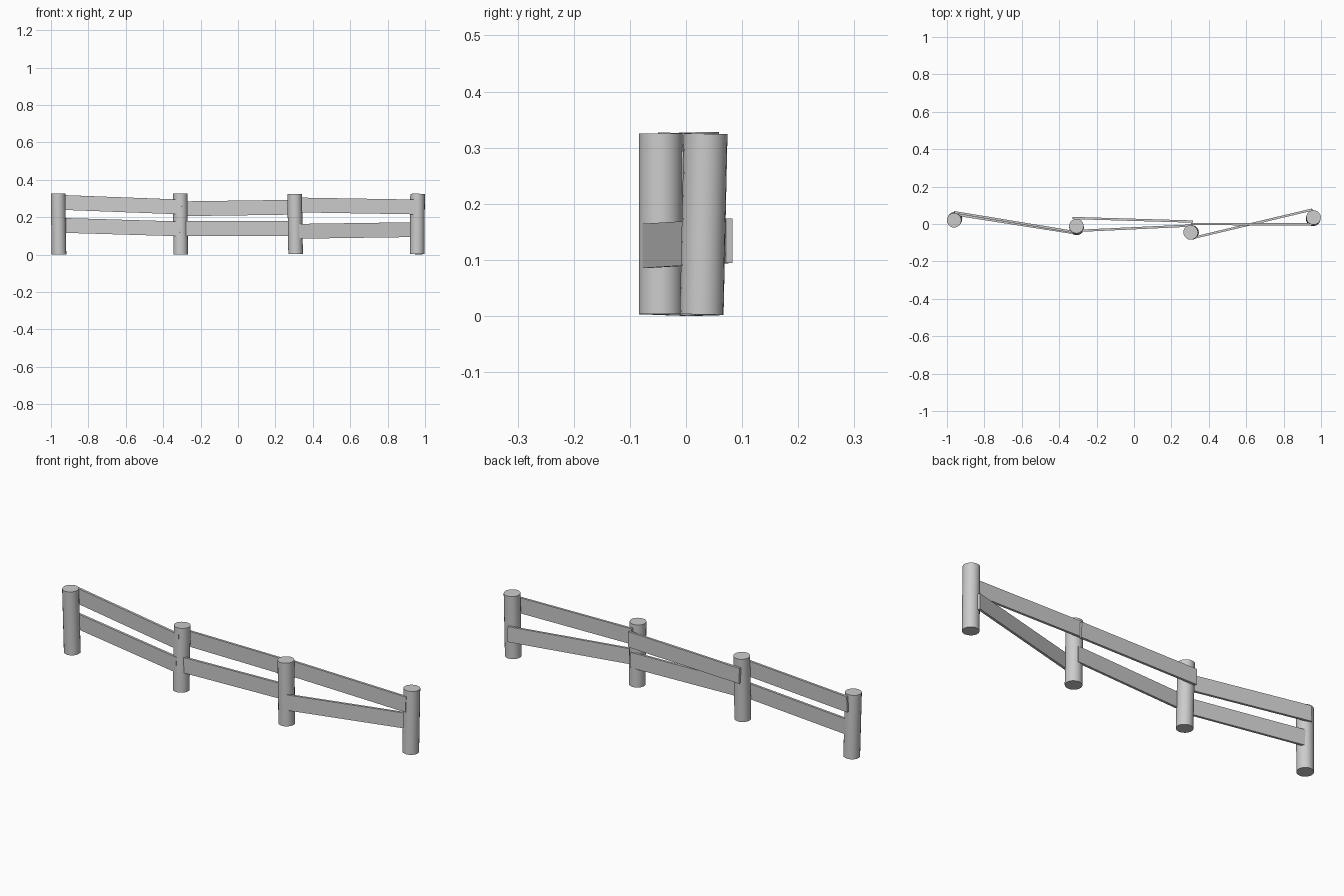
import bpy
from math import radians
from mathutils import Vector, Matrix

cube = bpy.data.objects.get("Cube")
if cube:
    bpy.data.objects.remove(cube, do_unlink=True)

grey = bpy.data.materials.new("plain_grey")
grey.use_nodes = True
grey.diffuse_color = (0.6, 0.6, 0.6, 1)
grey.node_tree.nodes["Principled BSDF"].inputs["Base Color"].default_value = (0.6, 0.6, 0.6, 1)

RADIUS = 0.039
RAIL_HEIGHT = 0.079
RAIL_THICKNESS = 0.012


def post(name, bottom, top):
    """Round post leaning slightly from its bottom centre to its top centre."""
    a, b = Vector(bottom), Vector(top)
    axis = b - a
    bpy.ops.mesh.primitive_cylinder_add(vertices=20, radius=RADIUS, depth=axis.length)
    ob = bpy.context.object
    ob.name = name
    ob.matrix_world = Matrix.Translation((a + b) / 2) @ axis.to_track_quat("Z", "Y").to_matrix().to_4x4()
    ob.data.materials.append(grey)
    bpy.ops.object.shade_smooth_by_angle(angle=radians(40))


def rail(name, start, end):
    """Flat board running between two centre points, kept upright."""
    a, b = Vector(start), Vector(end)
    along = (b - a).normalized()
    across = Vector((0, 0, 1)).cross(along).normalized()
    up = along.cross(across)
    turn = Matrix((along, across, up)).transposed().to_4x4()
    bpy.ops.mesh.primitive_cube_add(size=1)
    ob = bpy.context.object
    ob.name = name
    ob.data.transform(Matrix.Diagonal(((b - a).length, RAIL_THICKNESS, RAIL_HEIGHT, 1)))
    ob.matrix_world = Matrix.Translation((a + b) / 2) @ turn
    ob.data.materials.append(grey)


# Four uneven posts
post("right_end_post", (-0.957, 0.027, 0.001), (-0.962, 0.020, 0.327))
post("right_middle_post", (-0.307, -0.021, 0.001), (-0.308, -0.011, 0.326))
post("left_middle_post", (0.308, -0.045, 0.003), (0.303, -0.045, 0.325))
post("left_end_post", (0.958, 0.028, 0.003), (0.960, 0.035, 0.325))

# Two rails in each bay, nailed to the front or back of the posts
rail("right_upper_rail", (-0.960, 0.063, 0.280), (-0.300, -0.046, 0.255))
rail("right_lower_rail", (-0.950, 0.050, 0.157), (-0.310, -0.050, 0.138))
rail("middle_upper_rail", (-0.328, 0.032, 0.245), (0.315, 0.013, 0.254))
rail("middle_lower_rail", (-0.307, -0.037, 0.140), (0.315, -0.008, 0.140))
rail("left_upper_rail", (0.305, 0.000, 0.266), (0.955, -0.002, 0.255))
rail("left_lower_rail", (0.325, -0.072, 0.125), (0.953, 0.077, 0.134))
